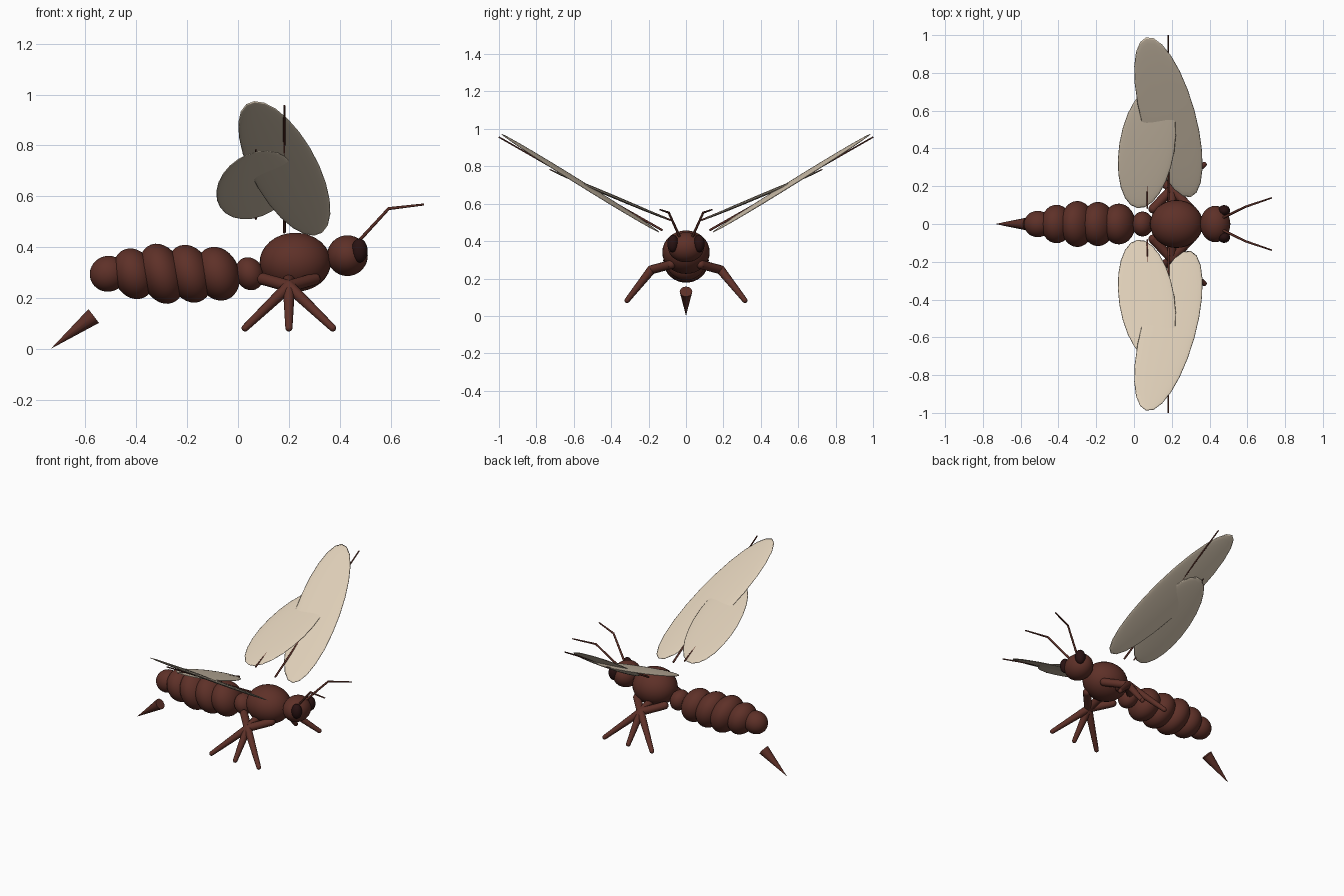
import bpy, bmesh, math
from mathutils import Matrix, Vector

if "Cube" in bpy.data.objects:
    bpy.data.objects.remove(bpy.data.objects["Cube"])


def material(name, rgb):
    m = bpy.data.materials.new(name)
    m.diffuse_color = (*rgb, 1)
    m.use_nodes = True
    m.node_tree.nodes["Principled BSDF"].inputs["Base Color"].default_value = m.diffuse_color
    return m


BROWN = material("chestnut brown", (0.112, 0.030, 0.021))
DARK = material("dark eye brown", (0.022, 0.006, 0.006))
CREAM = material("wing cream", (0.72, 0.61, 0.47))


def finish(name, bm, mat, angle=50):
    bmesh.ops.recalc_face_normals(bm, faces=bm.faces)
    me = bpy.data.meshes.new(name)
    bm.to_mesh(me)
    bm.free()
    me.materials.append(mat)
    ob = bpy.data.objects.new(name, me)
    bpy.context.collection.objects.link(ob)
    bpy.ops.object.select_all(action='DESELECT')
    ob.select_set(True)
    bpy.context.view_layer.objects.active = ob
    bpy.ops.object.shade_smooth_by_angle(angle=math.radians(angle))
    return ob


def frame(u, v, w, c):
    """Matrix whose columns are three axes and an origin."""
    m = Matrix((u, v, w)).transposed().to_4x4()
    m.translation = c
    return m


def ellipsoid(name, centre, radii, mat, tilt=0.0, seg=32):
    bm = bmesh.new()
    bmesh.ops.create_uvsphere(bm, u_segments=seg, v_segments=seg // 2, radius=1)
    m = Matrix.Translation(centre) @ Matrix.Rotation(tilt, 4, 'Y') @ Matrix.Diagonal((*radii, 1))
    bm.transform(m)
    return finish(name, bm, mat)


def rods(name, points, radii, mat, seg=12, ball=True):
    """Tapered rods through points, with round joints and ends."""
    bm = bmesh.new()
    for i in range(len(points) - 1):
        a, b = Vector(points[i]), Vector(points[i + 1])
        d = b - a
        m = Matrix.Translation((a + b) / 2) @ d.to_track_quat('Z', 'Y').to_matrix().to_4x4()
        bmesh.ops.create_cone(bm, cap_ends=True, segments=seg, radius1=radii[i],
                              radius2=radii[i + 1], depth=d.length, matrix=m)
    if ball:
        for p, r in zip(points, radii):
            bmesh.ops.create_uvsphere(bm, u_segments=seg, v_segments=8, radius=r,
                                      matrix=Matrix.Translation(p))
    return finish(name, bm, mat)


def wing(name, centre, a, b, theta, sx, sy, side):
    """Flat ellipsoid lying in the plane z = sx*x + sy*y, mirrored by side."""
    def on_plane(x, y):
        return Vector((x, y, sx * x + sy * y))
    u = on_plane(-math.sin(theta) * a, math.cos(theta) * a)
    v = on_plane(math.cos(theta) * b, math.sin(theta) * b)
    n = u.cross(v).normalized() * 0.009
    bm = bmesh.new()
    bmesh.ops.create_uvsphere(bm, u_segments=24, v_segments=16, radius=1)
    bm.transform(Matrix.Diagonal((1, side, 1, 1)) @ frame(u, v, n, centre))
    return finish(name, bm, CREAM, 180)


# Head and thorax
ellipsoid("head", (0.43, 0, 0.367), (0.08, 0.096, 0.08), BROWN)
ellipsoid("thorax", (0.225, 0, 0.341), (0.14, 0.127, 0.116), BROWN)

# Abdomen: overlapping tilted segments
segments = [(0.045, 0.055, 0.066), (-0.08, 0.085, 0.108), (-0.19, 0.085, 0.117),
            (-0.30, 0.085, 0.122), (-0.41, 0.08, 0.102), (-0.51, 0.073, 0.070)]
for i, (x, rx, r) in enumerate(segments):
    ellipsoid(f"abdomen_segment_{i + 1}", (x, 0, 0.296), (rx, r, r), BROWN, tilt=-0.35)

# Stinger, set apart behind the abdomen
rods("stinger", [(-0.567, 0, 0.13), (-0.733, 0, 0.003)], [0.034, 0.0005], BROWN, 12, False)

for s, label in ((-1, "near"), (1, "far")):
    # Eyes and antennae
    ellipsoid(f"{label}_eye", (0.477, s * 0.07, 0.387), (0.032, 0.03, 0.047), DARK, seg=24)
    rods(f"{label}_antenna", [(0.475, s * 0.035, 0.425), (0.592, s * 0.092, 0.552),
                              (0.728, s * 0.138, 0.568)], [0.007, 0.006, 0.004], BROWN, 8)
    # Legs: hips spread along the thorax, knees meet, feet spread again
    for part, hip, foot in (("hind", 0.10, 0.028), ("middle", 0.20, 0.20), ("front", 0.30, 0.372)):
        rods(f"{label}_{part}_leg", [(hip, s * 0.08, 0.275), (0.2, s * 0.185, 0.247),
                                     (foot, s * 0.315, 0.083)], [0.024, 0.024, 0.014], BROWN)
    # Wings with their spars
    wing(f"{label}_forewing", (0.182, 0.565, 0.71), 0.439, 0.143, 0.272, -0.09, 0.60, s)
    wing(f"{label}_hindwing", (0.068, 0.405, 0.645), 0.325, 0.147, -0.155, 0.0, 0.42, s)
    rods(f"{label}_forewing_spar", [(0.182, s * 0.13, 0.46), (0.182, s * 0.998, 0.955)],
         [0.006, 0.004], BROWN, 8)
    rods(f"{label}_hindwing_spar", [(0.07, s * 0.085, 0.513), (0.07, s * 0.728, 0.783)],
         [0.005, 0.003], BROWN, 8)
